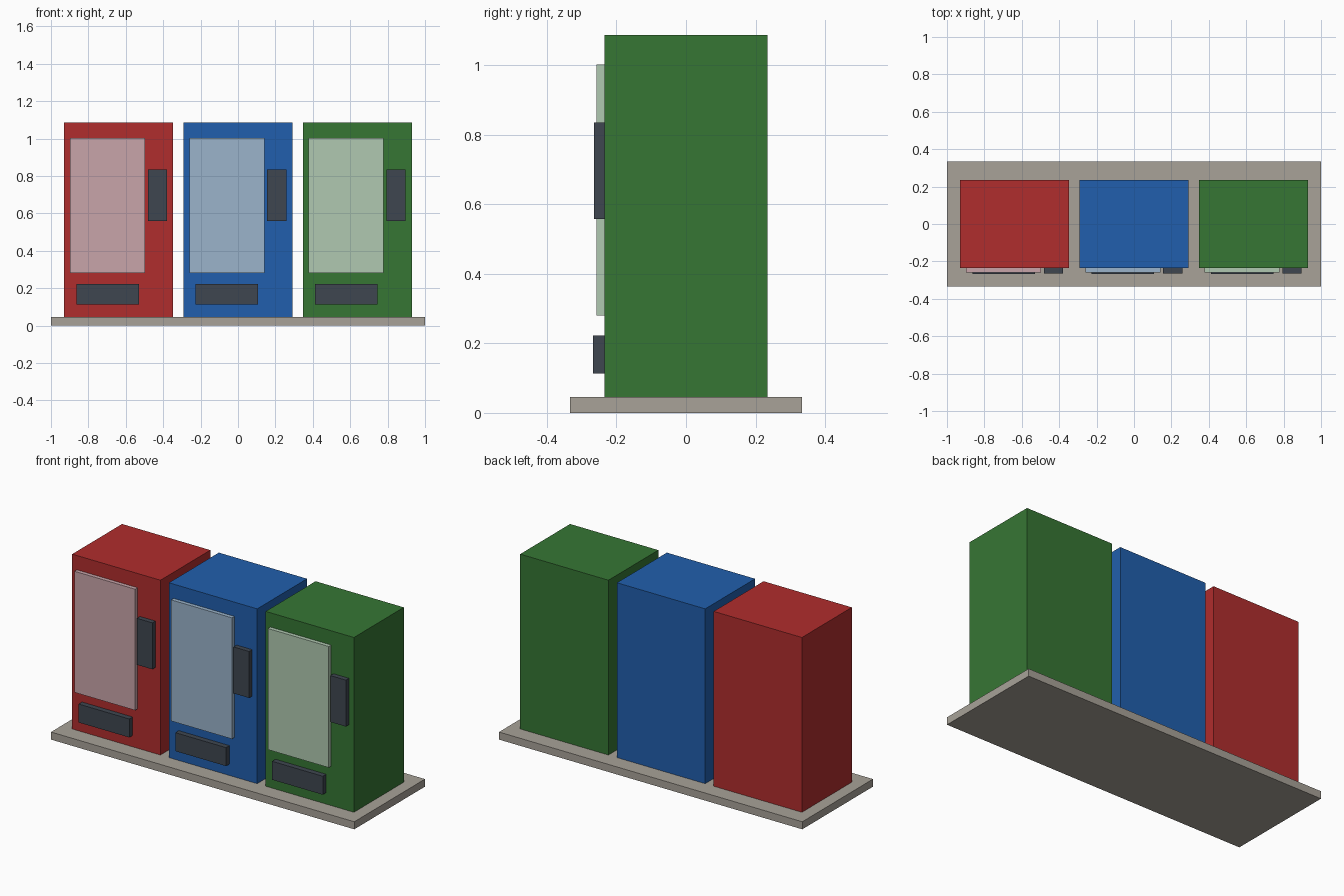
import bpy

cube = bpy.data.objects.get("Cube")
if cube:
    bpy.data.objects.remove(cube, do_unlink=True)


def linear(c):
    c /= 255
    return c / 12.92 if c <= 0.04045 else ((c + 0.055) / 1.055) ** 2.4


def material(name, *rgb):
    mat = bpy.data.materials.new(name)
    mat.use_nodes = True
    colour = (*[linear(c) for c in rgb], 1)
    mat.diffuse_color = colour
    bsdf = next(n for n in mat.node_tree.nodes if n.type == 'BSDF_PRINCIPLED')
    bsdf.inputs["Base Color"].default_value = colour
    bsdf.inputs["Roughness"].default_value = 0.7
    return mat


def box(name, mat, x, y, z):
    """Box spanning the given (low, high) range on each axis."""
    spans = (x, y, z)
    bpy.ops.mesh.primitive_cube_add(size=1, location=[(a + b) / 2 for a, b in spans])
    obj = bpy.context.object
    obj.name = name
    obj.scale = [b - a for a, b in spans]
    bpy.ops.object.transform_apply(location=False, rotation=False, scale=True)
    obj.data.materials.append(mat)
    return obj


concrete = material("warm grey concrete", 168, 162, 152)
dark = material("dark slate", 62, 70, 80)

BASE_TOP = 0.045
FRONT = -0.235

# Shared floor slab
box("base_slab", concrete, (-1, 1), (-0.333, 0.333), (0, BASE_TOP))

# Three machines in a row: cabinet, display window, control panel, pickup tray
machines = [
    ("red", -0.638, (176, 45, 45), (201, 165, 170)),
    ("blue", 0, (33, 95, 173), (155, 180, 203)),
    ("green", 0.638, (54, 118, 52), (176, 201, 177)),
]
for name, cx, body_rgb, glass_rgb in machines:
    body = material(name + " paint", *body_rgb)
    glass = material(name + " tinted glass", *glass_rgb)

    def span(a, b):
        return (cx + a, cx + b)

    box(name + "_cabinet", body, span(-0.291, 0.291), (FRONT, -FRONT), (BASE_TOP, 1.087))
    box(name + "_window", glass, span(-0.26, 0.141), (-0.258, FRONT), (0.28, 1.002))
    box(name + "_control_panel", dark, span(0.156, 0.258), (-0.264, FRONT), (0.558, 0.835))
    box(name + "_pickup_tray", dark, span(-0.226, 0.108), (-0.267, FRONT), (0.113, 0.223))
